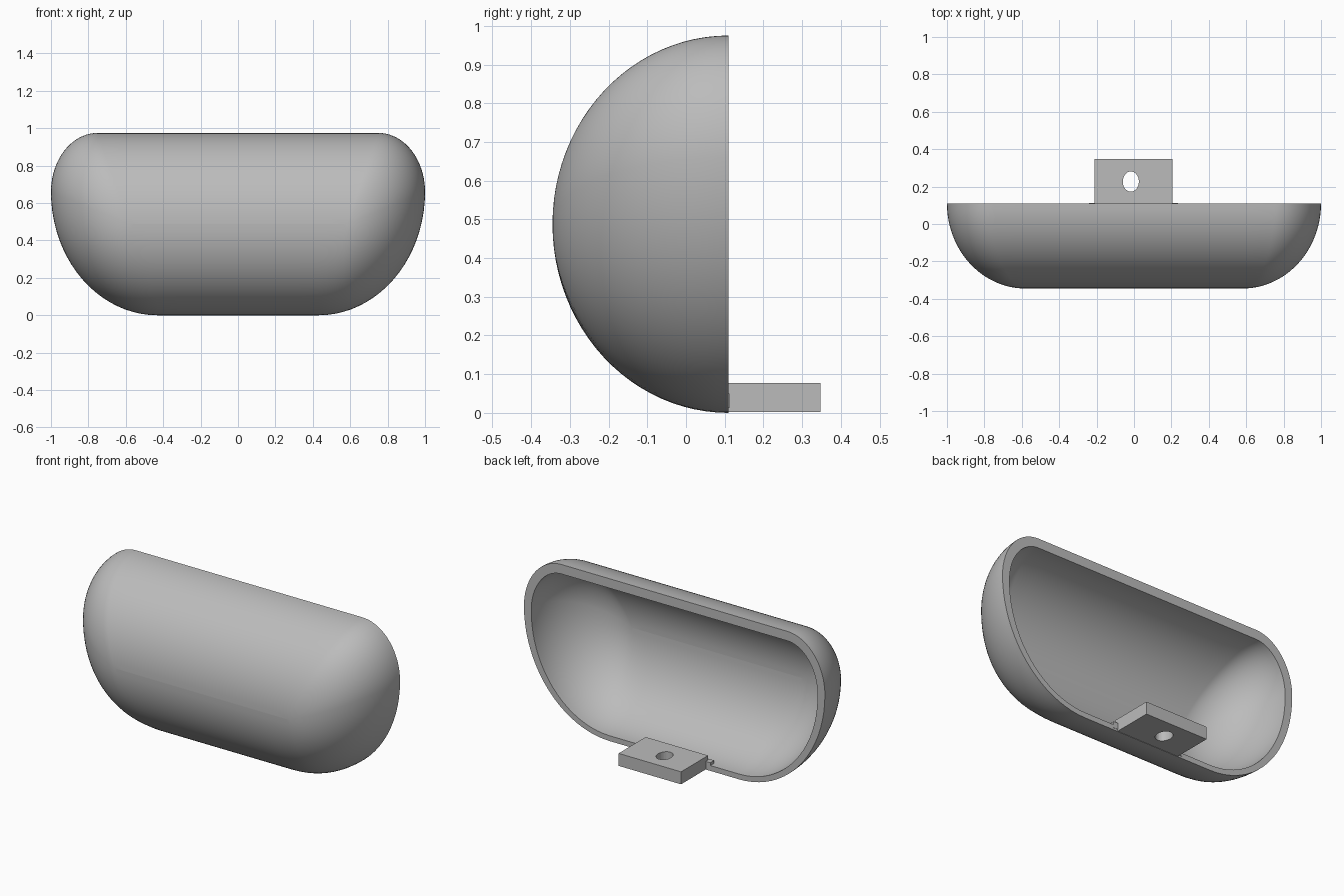
import bpy, bmesh, math
from mathutils import Vector

cube = bpy.data.objects.get("Cube")
if cube:
    bpy.data.objects.remove(cube)

grey = bpy.data.materials.new("light_grey")
grey.use_nodes = True
colour = (0.5, 0.5, 0.5, 1)
grey.diffuse_color = colour
grey.node_tree.nodes["Principled BSDF"].inputs["Base Color"].default_value = colour

RIM_Y, MID_Z, TOP_Z, SIDE_Z = 0.11, 0.4875, 0.975, 0.66
SPINE, N, RINGS = 0.58, 20, 24


def add_object(name, bm):
    mesh = bpy.data.meshes.new(name)
    bmesh.ops.recalc_face_normals(bm, faces=bm.faces)
    bm.to_mesh(mesh)
    bm.free()
    obj = bpy.data.objects.new(name, mesh)
    bpy.context.collection.objects.link(obj)
    mesh.materials.append(grey)
    return obj


def rim_outline(inset):
    """Half outline from top centre to bottom centre, mirrored to a loop.
    Rounded top corners, larger rounded bottom corners, thicker wall on top."""
    half = []
    for i in range(6):                                   # flat top
        half.append((0.75 * i / 6, TOP_Z, 0, 1))
    for i in range(N + 1):                               # top corner
        a = math.pi / 2 * (1 - i / N)
        rx, rz = 0.25, TOP_Z - SIDE_Z
        half.append((0.75 + rx * math.cos(a), SIDE_Z + rz * math.sin(a),
                     math.cos(a) / rx, math.sin(a) / rz))
    for i in range(1, N + 1):                            # bottom corner
        a = -math.pi / 2 * i / N
        rx, rz = 0.57, SIDE_Z
        half.append((0.43 + rx * math.cos(a), SIDE_Z + rz * math.sin(a),
                     math.cos(a) / rx, math.sin(a) / rz))
    for i in range(1, 5):                                # flat bottom
        half.append((0.43 * (1 - i / 4), 0, 0, -1))
    pts = []
    for x, z, nx, nz in half:
        n = Vector((nx, nz)).normalized()
        t = inset * (0.032 + 0.025 * z / TOP_Z)
        pts.append((x - n.x * t, z - n.y * t))
    return pts + [(-x, z) for x, z in pts[-2:0:-1]]


def dome(bm, outline, depth, spine):
    """Sweep each rim point along a quarter ellipse to the front centre line."""
    rings = []
    for r in range(RINGS + 1):
        a = math.pi / 2 * r / RINGS
        c, y = math.cos(a), RIM_Y - depth * math.sin(a)
        ring = []
        for x, z in outline:
            sx = max(-spine, min(spine, x))
            ring.append(bm.verts.new((sx + c * (x - sx), y, MID_Z + c * (z - MID_Z))))
        rings.append(ring)
    for r0, r1 in zip(rings, rings[1:]):
        bridge(bm, r0, r1)
    return rings


def bridge(bm, r0, r1):
    n = len(r0)
    for i in range(n):
        j = (i + 1) % n
        bm.faces.new((r0[i], r0[j], r1[j], r1[i]))


# Hollow half shell with a flat back rim
bm = bmesh.new()
outer = dome(bm, rim_outline(0), 0.455, SPINE)
inner = dome(bm, rim_outline(1), 0.41, SPINE - 0.01)
bridge(bm, outer[0], inner[0])
for tip in (outer[-1], inner[-1]):
    bmesh.ops.remove_doubles(bm, verts=tip, dist=0.0005)
# Close the seam along the front centre line
seam = [e for e in bm.edges if e.is_boundary]
if seam:
    bmesh.ops.holes_fill(bm, edges=seam, sides=0)
shell = add_object("shell", bm)
bpy.context.view_layer.objects.active = shell
shell.select_set(True)
bpy.ops.object.shade_smooth_by_angle(angle=math.radians(40))
shell.select_set(False)


def box(name, lo, hi):
    bm = bmesh.new()
    bmesh.ops.create_cube(bm, size=1)
    for v in bm.verts:
        v.co = [(a + b) / 2 + c * (b - a) for a, b, c in zip(lo, hi, v.co)]
    return add_object(name, bm)


# Mounting tab with an oval screw hole, and the lip that seats it in the rim
tab = box("mounting_tab", (-0.21, 0.09, 0.002), (0.205, 0.347, 0.077))
box("tab_lip", (-0.24, 0.075, 0.012), (0.235, 0.112, 0.05))

bm = bmesh.new()
bmesh.ops.create_cone(bm, cap_ends=True, segments=32, radius1=1, radius2=1, depth=0.4)
for v in bm.verts:
    v.co.x, v.co.y = v.co.x * 0.043 - 0.017, v.co.y * 0.054 + 0.227
cutter = add_object("hole_cutter", bm)
cutter.hide_render = True
cut = tab.modifiers.new("hole", "BOOLEAN")
cut.operation, cut.object, cut.solver = "DIFFERENCE", cutter, "EXACT"
bpy.context.view_layer.objects.active = tab
bpy.ops.object.modifier_apply(modifier=cut.name)
bpy.data.objects.remove(cutter)
